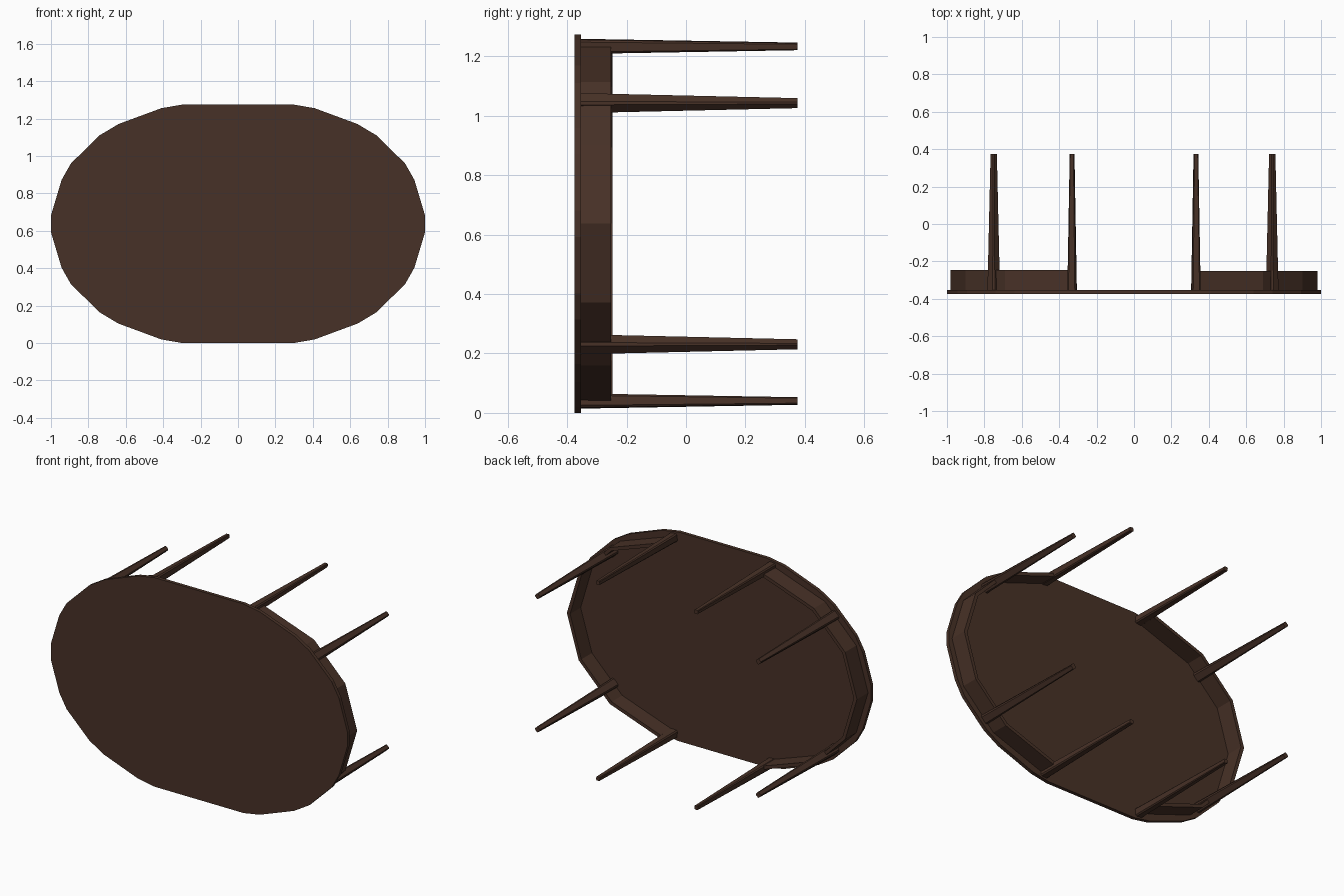
import bpy, bmesh, math

if "Cube" in bpy.data.objects:
    bpy.data.objects.remove(bpy.data.objects["Cube"])

CZ = 0.637          # height of the table centre (table lies on its side)
FRONT, BACK = -0.375, 0.375
UNDER = -0.354      # underside of the tabletop

wood = bpy.data.materials.new("dark brown wood")
wood.diffuse_color = (0.064, 0.031, 0.020, 1)
wood.use_nodes = True
wood.node_tree.nodes["Principled BSDF"].inputs["Base Color"].default_value = wood.diffuse_color


def finish(name, bm):
    bmesh.ops.recalc_face_normals(bm, faces=bm.faces)
    me = bpy.data.meshes.new(name)
    bm.to_mesh(me)
    bm.free()
    me.materials.append(wood)
    ob = bpy.data.objects.new(name, me)
    bpy.context.collection.objects.link(ob)
    return ob


def loft(name, ring_a, ya, ring_b, yb):
    """Solid between two matching (x, z) outlines at depths ya and yb."""
    bm = bmesh.new()
    a = [bm.verts.new((x, ya, z + CZ)) for x, z in ring_a]
    b = [bm.verts.new((x, yb, z + CZ)) for x, z in ring_b]
    n = len(a)
    bm.faces.new(a)
    bm.faces.new(b[::-1])
    for i in range(n):
        j = (i + 1) % n
        bm.faces.new((a[i], b[i], b[j], a[j]))
    return finish(name, bm)


# Tabletop: one quarter outline mirrored to a full oval
quarter = [(1.0, 0.045), (0.943, 0.235), (0.893, 0.323), (0.74, 0.473),
           (0.64, 0.533), (0.41, 0.618), (0.30, 0.637)]
half = quarter + [(-x, z) for x, z in quarter[::-1]]
outline = half + [(-x, -z) for x, z in half]
loft("tabletop", outline, FRONT, outline, UNDER)

# Curved aprons under the two round ends
arc = [(0.33, 0.603), (0.69, 0.477), (0.90, 0.266), (0.98, 0.0)]
inner = [(0.325, 0.583), (0.678, 0.46), (0.882, 0.256), (0.958, 0.0)]
arc += [(x, -z) for x, z in arc[-2::-1]]
inner += [(x, -z) for x, z in inner[-2::-1]]
for side, s, edge in (("right", 1, -0.252), ("left", -1, -0.247)):
    bm = bmesh.new()
    rows = []
    for (xo, zo), (xi, zi) in zip(arc, inner):
        rows.append([bm.verts.new((s * x, y, z + CZ)) for x, y, z in (
            (xo, UNDER - 0.002, zo), (xo, edge, zo),
            (xi, edge, zi), (xi, UNDER - 0.002, zi))])
    for p, q in zip(rows, rows[1:]):
        for k in range(4):
            m = (k + 1) % 4
            bm.faces.new((p[k], p[m], q[m], q[k]))
    bm.faces.new(rows[0])
    bm.faces.new(rows[-1][::-1])
    finish(side + "_apron", bm)


# Tapered legs with chamfered square section
def section(cx, cz, size, angle):
    h, c = size / 2, size * 0.35
    pts = [(h, -c), (h, c), (c, h), (-c, h), (-h, c), (-h, -c), (-c, -h), (c, -h)]
    ca, sa = math.cos(angle), math.sin(angle)
    return [(cx + x * ca - z * sa, cz + x * sa + z * ca) for x, z in pts]


for sx, side in ((1, "right"), (-1, "left")):
    for sz, level in ((1, "upper"), (-1, "lower")):
        ox = 0.739 if sx > 0 else 0.75
        for kind, x, z, base, tip, ang in (
                ("inner", 0.331, 0.597, 0.048, 0.024, 0.1),
                ("outer", ox, 0.406, 0.056, 0.028, math.radians(45))):
            loft(f"{level}_{side}_{kind}_leg",
                 section(sx * x, sz * z, base, -sx * sz * ang), UNDER - 0.002,
                 section(sx * x, sz * z, tip, -sx * sz * ang), BACK)
